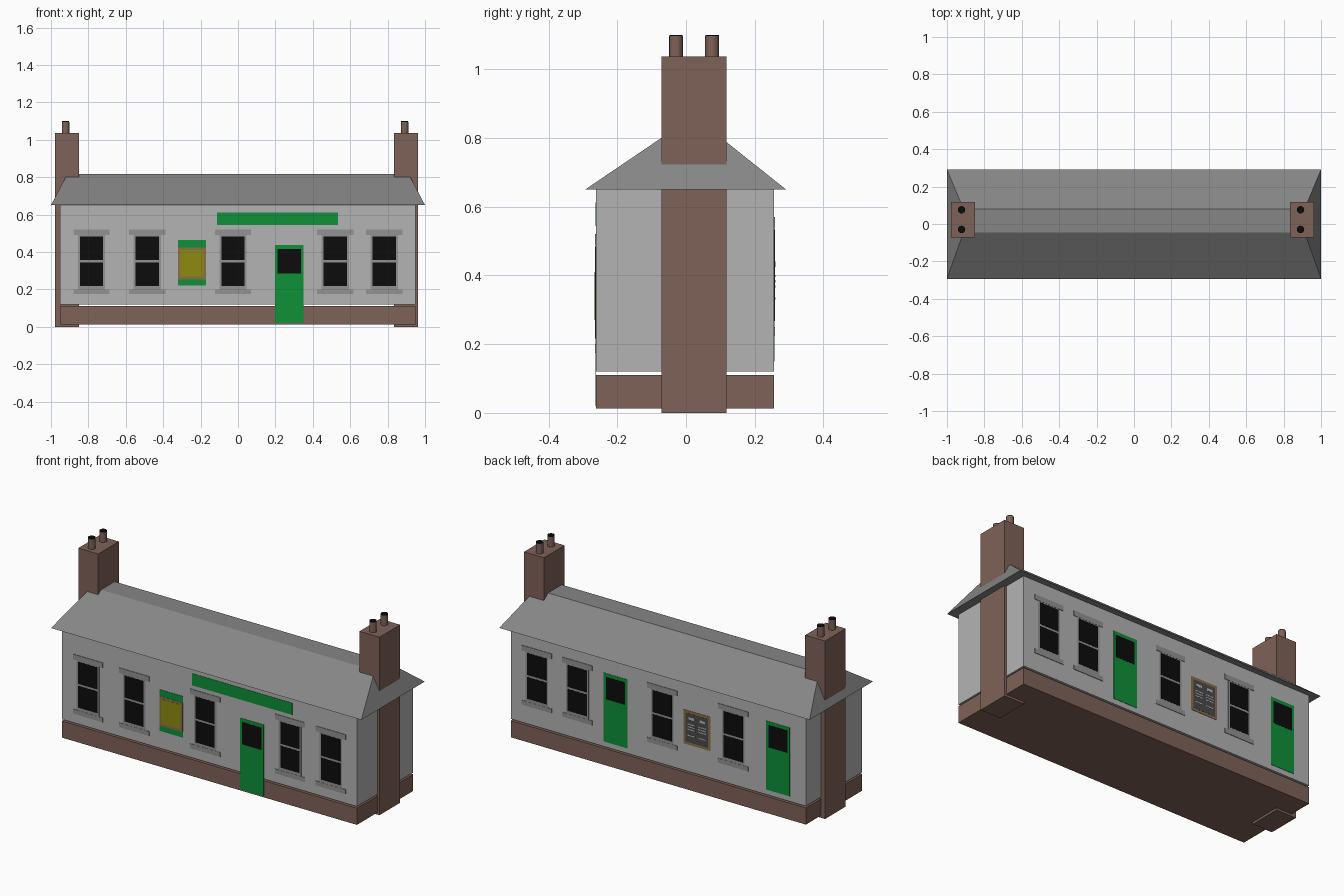
import bpy, bmesh
from math import pi

if "Cube" in bpy.data.objects:
    bpy.data.objects.remove(bpy.data.objects["Cube"])


def material(name, hex_code):
    def lin(c):
        return c / 12.92 if c <= 0.04045 else ((c + 0.055) / 1.055) ** 2.4
    mat = bpy.data.materials.new(name)
    rgb = [lin(int(hex_code[i:i + 2], 16) / 255) for i in (0, 2, 4)]
    mat.diffuse_color = (*rgb, 1)
    mat.use_nodes = True
    mat.node_tree.nodes["Principled BSDF"].inputs["Base Color"].default_value = mat.diffuse_color
    return mat


BRICK = material("brick", "7F6258")
RENDER = material("wall_render", "B4B4B4")
SLATE = material("slate", "868686")
STONE = material("stone_trim", "929292")
GLASS = material("dark_glass", "0C0C0C")
GREEN = material("green_paint", "0E9038")
OLIVE = material("olive_paper", "8E8A10")
WOOD = material("wood", "8A7048")
BOARD = material("dark_board", "4A4A4A")

FRONT, BACK = -1, 1
FACE_Y = {FRONT: -0.262, BACK: 0.256}


def add_mesh(name, bm, mat):
    mesh = bpy.data.meshes.new(name)
    bmesh.ops.recalc_face_normals(bm, faces=bm.faces)
    bm.to_mesh(mesh)
    bm.free()
    obj = bpy.data.objects.new(name, mesh)
    mesh.materials.append(mat)
    bpy.context.collection.objects.link(obj)
    return obj


def box(name, x, y, z, mat):
    """Box from (min, max) ranges on each axis."""
    bm = bmesh.new()
    bmesh.ops.create_cube(bm, size=1)
    for v in bm.verts:
        v.co = [r[0] if c < 0 else r[1] for c, r in zip(v.co, (x, y, z))]
    return add_mesh(name, bm, mat)


def panel(name, side, cx, width, z, mat, out=0.002):
    """Thin panel standing proud of the front or back wall."""
    y = FACE_Y[side]
    ys = sorted((y, y + side * out))
    return box(name, (cx - width / 2, cx + width / 2), ys, z, mat)


def cylinder(name, x, y, z, r, mat):
    bm = bmesh.new()
    bmesh.ops.create_cone(bm, cap_ends=True, segments=16, radius1=r, radius2=r,
                          depth=z[1] - z[0])
    bmesh.ops.translate(bm, verts=bm.verts, vec=(x, y, (z[0] + z[1]) / 2))
    obj = add_mesh(name, bm, mat)
    for p in obj.data.polygons:
        p.use_smooth = abs(p.normal.z) < 0.5
    return obj


def window(side, cx, dz):
    panel("window_frame", side, cx, 0.145, (0.20 + dz, 0.49 + dz), STONE)
    panel("window_lintel", side, cx, 0.193, (0.49 + dz, 0.52 + dz), STONE, 0.003)
    panel("window_sill", side, cx, 0.193, (0.174 + dz, 0.20 + dz), STONE, 0.003)
    for z in ((0.217, 0.344), (0.356, 0.484)):
        panel("window_pane", side, cx, 0.124, (z[0] + dz, z[1] + dz), GLASS, 0.003)


def door(side, cx, z0, z1):
    panel("door", side, cx, 0.152, (z0, z1), GREEN)
    panel("door_glass", side, cx, 0.123, (z1 - 0.15, z1 - 0.02), GLASS, 0.003)


# Plinth and walls, separated by a narrow gap
DEPTH = (FACE_Y[FRONT], FACE_Y[BACK])
box("plinth", (-0.952, 0.95), DEPTH, (0.013, 0.11), BRICK)
box("walls", (-0.952, 0.95), DEPTH, (0.12, 0.65), RENDER)

# Hipped roof with a narrow flat top
bm = bmesh.new()
eaves, top = [
    [bm.verts.new((x, y, z)) for x, y in ((-a, y0), (a, y0), (a, y1), (-a, y1))]
    for a, y0, y1, z in ((1, -0.293, 0.291, 0.65), (0.912, -0.045, 0.08, 0.818))]
bm.faces.new(eaves)
bm.faces.new(top)
for i in range(4):
    j = (i + 1) % 4
    bm.faces.new((eaves[i], eaves[j], top[j], top[i]))
add_mesh("roof", bm, SLATE)

# End chimneys with two pots each
for x0, x1 in ((-0.979, -0.851), (0.833, 0.962)):
    box("chimney", (x0, x1), (-0.072, 0.118), (0, 1.037), BRICK)
    for y in (-0.029, 0.076):
        cx = (x0 + x1) / 2 - 0.007
        cylinder("chimney_pot", cx, y, (1.03, 1.096), 0.02, BRICK)
        cylinder("pot_opening", cx, y, (1.096, 1.1), 0.0195, GLASS)

# Windows: the back row sits a little higher
for cx in (-0.783, -0.485, -0.027, 0.52, 0.782):
    window(FRONT, cx, 0)
    if cx > -0.7:
        window(BACK, cx, 0.05)

# Doors
door(FRONT, 0.274, 0.02, 0.436)
door(BACK, 0.274, 0.15, 0.55)
door(BACK, -0.773, 0.15, 0.55)

# Front fascia board and poster
panel("fascia_board", FRONT, 0.211, 0.647, (0.543, 0.612), GREEN)
panel("poster_back", FRONT, -0.246, 0.15, (0.222, 0.463), GREEN)
panel("poster_frame", FRONT, -0.246, 0.15, (0.254, 0.425), WOOD, 0.003)
panel("poster_paper", FRONT, -0.247, 0.125, (0.27, 0.41), OLIVE, 0.004)

# Back notice board with plain paper strips
panel("notice_frame", BACK, -0.251, 0.174, (0.277, 0.475), WOOD)
panel("notice_board", BACK, -0.251, 0.145, (0.292, 0.46), BOARD, 0.003)
for cx in (-0.286, -0.216):
    panel("notice_heading", BACK, cx, 0.035, (0.425, 0.44), RENDER, 0.004)
    for z in (0.395, 0.38, 0.365, 0.33):
        panel("notice_strip", BACK, cx, 0.05, (z, z + 0.006), RENDER, 0.004)
